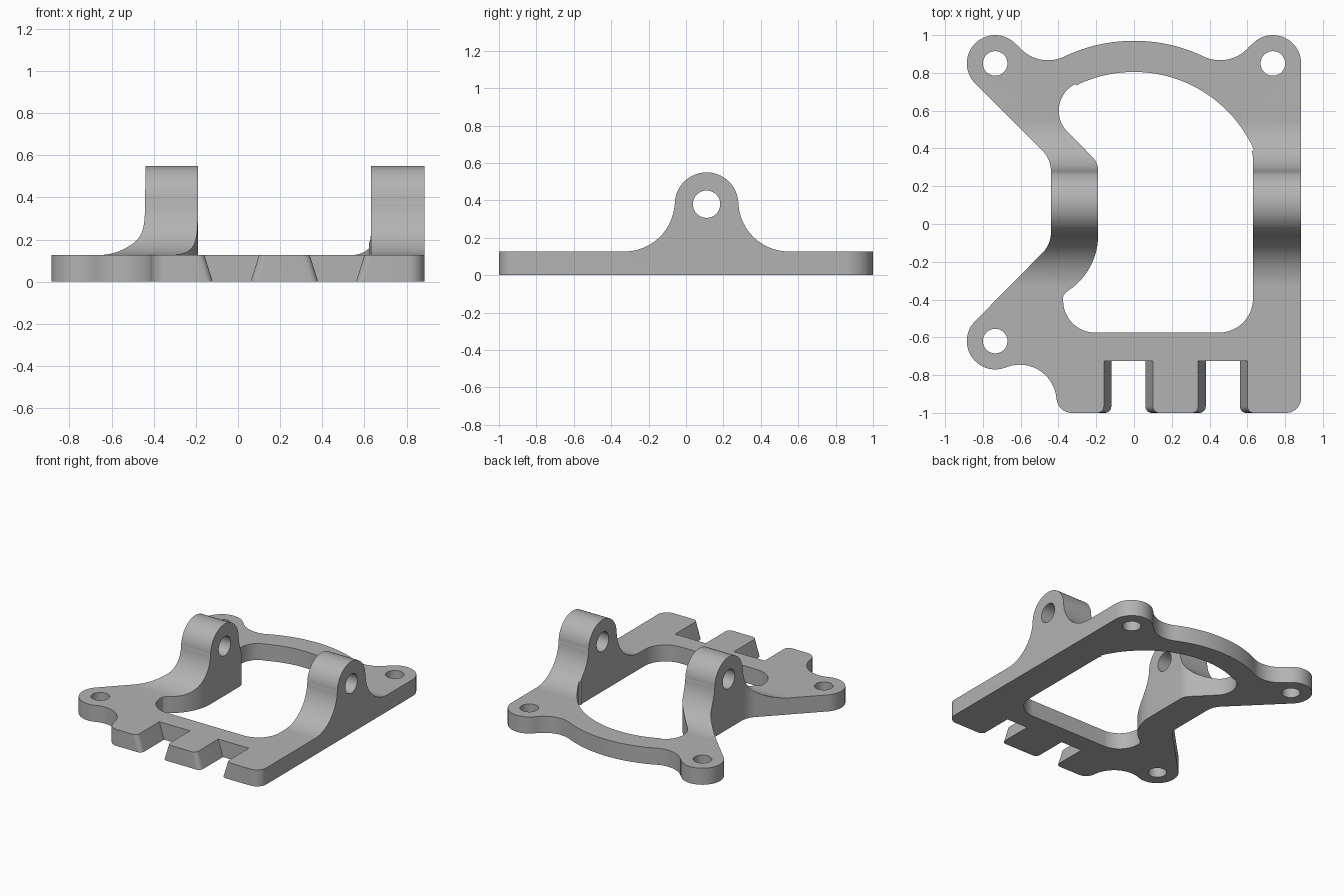
import bpy, bmesh
from math import sin, cos, radians
from mathutils import Matrix

if "Cube" in bpy.data.objects:
    bpy.data.objects.remove(bpy.data.objects["Cube"], do_unlink=True)

grey = bpy.data.materials.new("plain_grey")
grey.use_nodes = True
colour = (0.45, 0.45, 0.45, 1)
grey.diffuse_color = colour
grey.node_tree.nodes["Principled BSDF"].inputs["Base Color"].default_value = colour


def arc(cx, cy, r, a0, a1, n=24):
    """Points along a circular arc, angles in degrees."""
    angles = [radians(a0 + (a1 - a0) * i / n) for i in range(n + 1)]
    return [(cx + r * cos(a), cy + r * sin(a)) for a in angles]


def loft(name, low, high, z0, z1, matrix=Matrix()):
    """Closed solid between two outlines with equal point counts."""
    bm = bmesh.new()
    a = [bm.verts.new((x, y, z0)) for x, y in low]
    b = [bm.verts.new((x, y, z1)) for x, y in high]
    bm.faces.new(a[::-1])
    bm.faces.new(b)
    for i in range(len(a)):
        j = (i + 1) % len(a)
        bm.faces.new((a[i], a[j], b[j], b[i]))
    bm.transform(matrix)
    bmesh.ops.recalc_face_normals(bm, faces=bm.faces)
    mesh = bpy.data.meshes.new(name)
    bm.to_mesh(mesh)
    bm.free()
    mesh.materials.append(grey)
    ob = bpy.data.objects.new(name, mesh)
    bpy.context.collection.objects.link(ob)
    return ob


def prism(name, outline, z0, z1, matrix=Matrix()):
    return loft(name, outline, outline, z0, z1, matrix)


PIVOT_Y, PIVOT_Z = 0.11, 0.38
THICK = 0.127
# maps profile (y, z) and depth x into the model frame
SIDEWAYS = Matrix(((0, 0, 1, 0), (1, 0, 0, 0), (0, 1, 0, 0), (0, 0, 0, 1)))

# Outer plan outline, anticlockwise from the front right corner
outer = (arc(0.805, -0.92, 0.08, -90, 0, 12)
         + arc(0.735, 0.85, 0.15, 0, 141.8)
         + arc(0.455, 1.07, 0.203, -38.2, -115.4)
         + arc(0, PIVOT_Y, 0.86, 64.6, 115.4, 32)
         + arc(-0.455, 1.07, 0.203, -64.6, -141.8)
         + arc(-0.735, 0.85, 0.15, 38.2, 225, 32)
         + arc(-0.59, 0.281, 0.15, 45, 0, 12)
         + arc(-0.59, -0.046, 0.15, 0, -45, 12)
         + arc(-0.735, -0.62, 0.15, 135, 292.9, 32)
         + arc(-0.605, -0.94, 0.195, 112.9, 0)
         + arc(-0.33, -0.92, 0.08, 180, 270, 12))
bracket = prism("mounting_bracket", outer, -0.1, 0.8)

# Side profile: thin plate rising into a rounded lug
R = 0.27
side = ([(-1.2, 0), (1.2, 0), (1.2, THICK)]
        + arc(PIVOT_Y + 0.17 + R, THICK + R, R, 270, 184, 32)
        + arc(PIVOT_Y, PIVOT_Z, 0.17, 0, 180, 40)
        + arc(PIVOT_Y - 0.17 - R, THICK + R, R, -4, -90, 32)
        + [(-1.2, THICK)])
profile = prism("side_profile_cutter", side, -1.2, 1.2, SIDEWAYS)

# Large central opening
inner = (arc(0.45, -0.395, 0.18, -90, 0)
         + arc(0.53, 0.345, 0.1, 0, 22, 6)
         + arc(0, PIVOT_Y, 0.695, 24, 116.1, 48)
         + arc(-0.24, 0.6, 0.158, 116.1, 225)
         + arc(-0.29, 0.283, 0.1, 45, 0, 10)
         + arc(-0.54, -0.06, 0.35, 0, -58)
         + arc(-0.345, -0.39, 0.03, 130, 180, 6)
         + arc(-0.205, -0.405, 0.17, 180, 270))
cutters = [prism("opening_cutter", inner, -0.2, 0.9)]

# Screw holes and the pivot hole
for i, (x, y) in enumerate(((-0.735, 0.85), (0.735, 0.85), (-0.735, -0.62))):
    cutters.append(prism(f"screw_hole_cutter_{i}", arc(x, y, 0.065, 0, 354, 59), -0.2, 0.5))
cutters.append(prism("pivot_hole_cutter", arc(PIVOT_Y, PIVOT_Z, 0.073, 0, 354, 59),
                     -1.3, 1.3, SIDEWAYS))


# Front notches, wider at the top, with rounded mouths
def notch(cx, half):
    r = 0.035
    right = ([(half + r, -1.1)] + arc(half + r, -1 + r, r, 270, 180, 8) + [(half, -0.725)])
    left = [(-x, y) for x, y in reversed(right)]
    return [(cx + x, y) for x, y in right + left]


for cx in (-0.03, 0.47):
    slope = 0.04 / THICK
    z0, z1 = -0.05, THICK + 0.05
    cutters.append(loft("notch_cutter", notch(cx, 0.09 + slope * z0),
                        notch(cx, 0.09 + slope * z1), z0, z1))

# Apply the booleans and drop the helpers
for cutter in [profile] + cutters:
    cutter.hide_render = True
    mod = bracket.modifiers.new(cutter.name, "BOOLEAN")
    mod.operation = "INTERSECT" if cutter == profile else "DIFFERENCE"
    mod.solver = "EXACT"
    mod.object = cutter
bpy.context.view_layer.update()
result = bpy.data.meshes.new_from_object(
    bracket.evaluated_get(bpy.context.evaluated_depsgraph_get()))
bracket.modifiers.clear()
bracket.data = result
for cutter in [profile] + cutters:
    bpy.data.objects.remove(cutter, do_unlink=True)

# Smooth the curved walls, keep the edges crisp
bpy.ops.object.select_all(action="DESELECT")
bracket.select_set(True)
bpy.context.view_layer.objects.active = bracket
bpy.ops.object.shade_smooth_by_angle(angle=radians(25))
